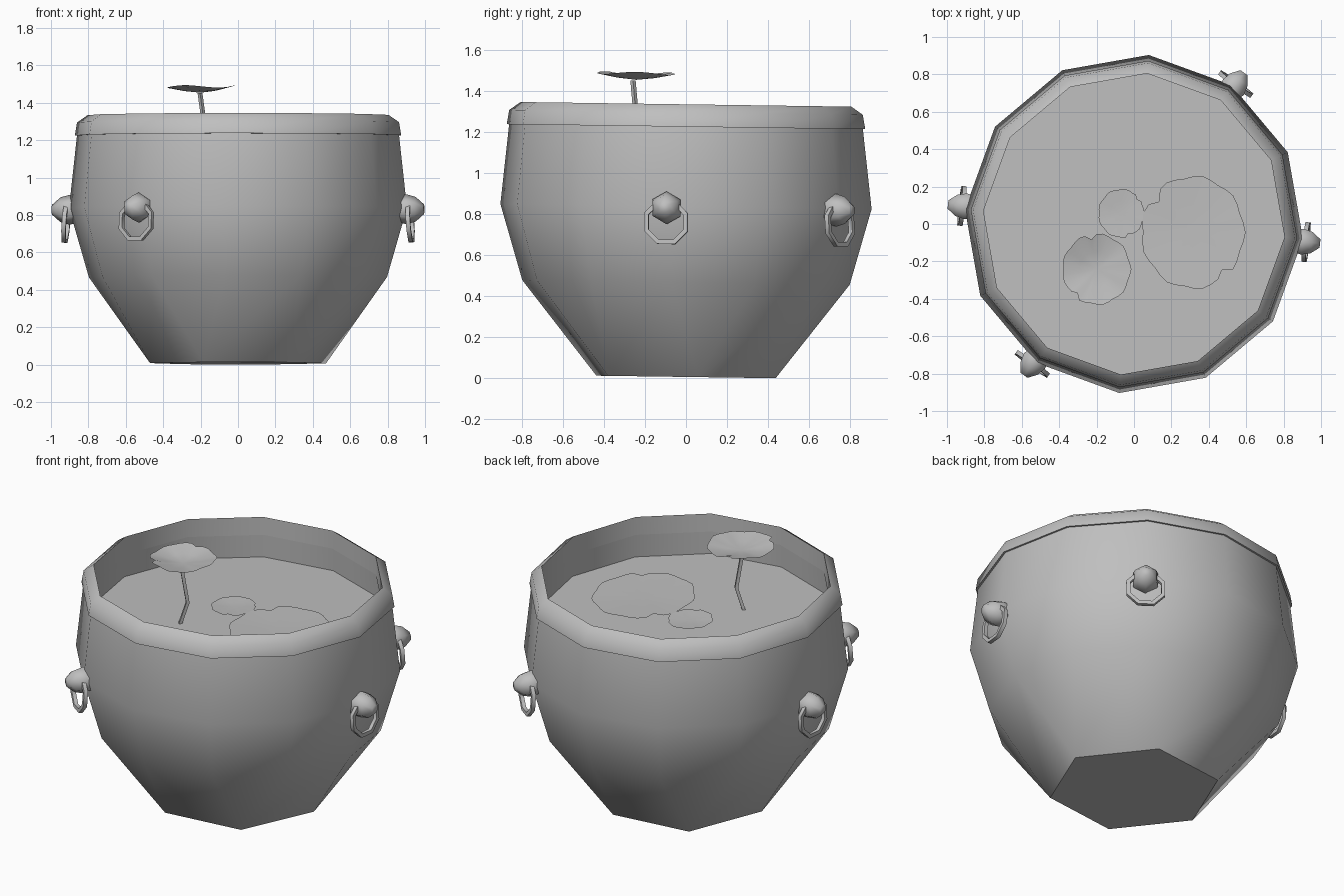
import bpy
import bmesh
from math import sin, cos, radians, pi
from mathutils import Matrix, Vector

if "Cube" in bpy.data.objects:
    bpy.data.objects.remove(bpy.data.objects["Cube"])

grey = bpy.data.materials.new("stone_grey")
grey.use_nodes = True
colour = (0.52, 0.52, 0.52, 1)
grey.diffuse_color = colour
grey.node_tree.nodes["Principled BSDF"].inputs["Base Color"].default_value = colour

# every level slopes down very slightly towards the back
SLOPE = Matrix.Translation((0, 0, 0.007))
SLOPE[2][1] = -0.014
SIDES = 12
START = radians(-5)
WATER = 1.08


def finish(name, bm, matrix=None, angle=45):
    mesh = bpy.data.meshes.new(name)
    bm.transform(SLOPE @ (matrix or Matrix()))
    bm.to_mesh(mesh)
    bm.free()
    mesh.materials.append(grey)
    obj = bpy.data.objects.new(name, mesh)
    bpy.context.collection.objects.link(obj)
    bpy.ops.object.select_all(action="DESELECT")
    obj.select_set(True)
    bpy.context.view_layer.objects.active = obj
    bpy.ops.object.shade_smooth_by_angle(angle=radians(angle))


def ring(bm, radius, z, sides=SIDES, start=START):
    return [bm.verts.new((radius * cos(start + 2 * pi * i / sides),
                          radius * sin(start + 2 * pi * i / sides), z))
            for i in range(sides)]


def bridge(bm, low, high):
    n = len(low)
    for i in range(n):
        j = (i + 1) % n
        bm.faces.new((low[i], low[j], high[j], high[i]))


def lathe(bm, profile, sides=SIDES, start=START, closed=False):
    rings = [ring(bm, r, z, sides, start) for r, z in profile]
    for a, b in zip(rings, rings[1:]):
        bridge(bm, a, b)
    if closed:
        bridge(bm, rings[-1], rings[0])
    return rings


# bowl: twelve-sided wall narrowing to a six-sided foot
bm = bmesh.new()
wall = lathe(bm, [(0.80, 0.46), (0.907, 0.83), (0.863, 1.23),
                  (0.81, 1.23), (0.83, 0.83)])[0]
foot = ring(bm, 0.474, 0, 6, radians(7))
bm.faces.new(foot[::-1])
for k in range(6):
    h, h_next = foot[k], foot[(k + 1) % 6]
    a, b, c = (wall[(2 * k + i) % SIDES] for i in range(3))
    bm.faces.new((h, b, a))
    bm.faces.new((h, h_next, c, b))
finish("bowl", bm)

# rim collar
bm = bmesh.new()
lathe(bm, [(0.85, 1.218), (0.876, 1.218), (0.864, 1.288),
           (0.808, 1.327), (0.808, 1.218)], closed=True)
finish("rim", bm, angle=65)

# water surface
bm = bmesh.new()
bm.faces.new(ring(bm, 0.817, WATER))
finish("water", bm)


# four knobs, each carrying a hanging ring
def knob(name, matrix):
    bm = bmesh.new()
    rings = lathe(bm, [(0.062, 0.83), (0.08, 0.905), (0.066, 0.955), (0.026, 1.0)], 6, 0)
    bm.faces.new(rings[-1])
    finish(name, bm, matrix @ Matrix.Rotation(pi / 2, 4, "Y"), 70)


def hanging_ring(name, matrix):
    bm = bmesh.new()
    major, minor, n = 0.104, 0.016, 8
    loops = []
    for i in range(n):
        t = 2 * pi * (i + 0.5) / n
        out = Vector((0, cos(t), sin(t)))
        loops.append([bm.verts.new(out * (major + minor * cos(u)) + Vector((minor * sin(u), 0, 0)))
                      for u in (pi / 4 + pi / 2 * q for q in range(4))])
    for i in range(n):
        bridge(bm, loops[i], loops[(i + 1) % n])
    bmesh.ops.recalc_face_normals(bm, faces=bm.faces)
    lean = Matrix.Translation((0.925, 0, -0.07)) @ Matrix.Rotation(radians(-4), 4, "Y")
    finish(name, bm, matrix @ lean, 50)


for side, azimuth in (("left", -6), ("back", 54), ("right", 174), ("front", 234)):
    place = Matrix.Translation((0, 0, 0.822)) @ Matrix.Rotation(radians(azimuth), 4, "Z")
    knob(side + "_knob", place)
    hanging_ring(side + "_ring", place)


# lily leaves: wavy discs with notches, dished by a given rise
def leaf(name, centre, rx, ry, notches, rise):
    bm = bmesh.new()
    n = 36
    rows = []
    for scale in (0.5, 1.0):
        row = []
        for i in range(n):
            t = 2 * pi * i / n
            r = scale * (0.98 + 0.025 * cos(9 * t))
            if scale == 1 and i in [round(d * n / 360) % n for d in notches]:
                r *= 0.88
            row.append(bm.verts.new((rx * r * cos(t), ry * r * sin(t),
                                     rise * scale ** 1.5 * (1 + 0.2 * cos(3 * t)))))
        rows.append(row)
    hub = bm.verts.new((0, 0, 0))
    for i in range(n):
        bm.faces.new((hub, rows[0][i], rows[0][(i + 1) % n]))
    bridge(bm, rows[1], rows[0])
    bmesh.ops.recalc_face_normals(bm, faces=bm.faces)
    if sum(f.normal.z for f in bm.faces) < 0:
        bmesh.ops.reverse_faces(bm, faces=bm.faces)
    finish(name, bm, Matrix.Translation(centre))


leaf("large_floating_leaf", (0.315, -0.045, WATER + 0.024), 0.28, 0.305, (144, 312), 0.006)
leaf("small_floating_leaf", (-0.068, 0.057, WATER + 0.022), 0.125, 0.132, (36, 288), 0.006)
leaf("raised_leaf", (-0.2, -0.242, 1.443), 0.185, 0.192, (96, 228), 0.032)

# bent stem under the raised leaf
bm = bmesh.new()
path = [(-0.215, -0.258, WATER - 0.02), (-0.172, -0.238, 1.21), (-0.203, -0.258, 1.44)]
loops = [[bm.verts.new((x + 0.013 * cos(a), y + 0.013 * sin(a), z))
          for a in (pi / 2 * q for q in range(4))] for x, y, z in path]
for a, b in zip(loops, loops[1:]):
    bridge(bm, a, b)
finish("stem", bm)
